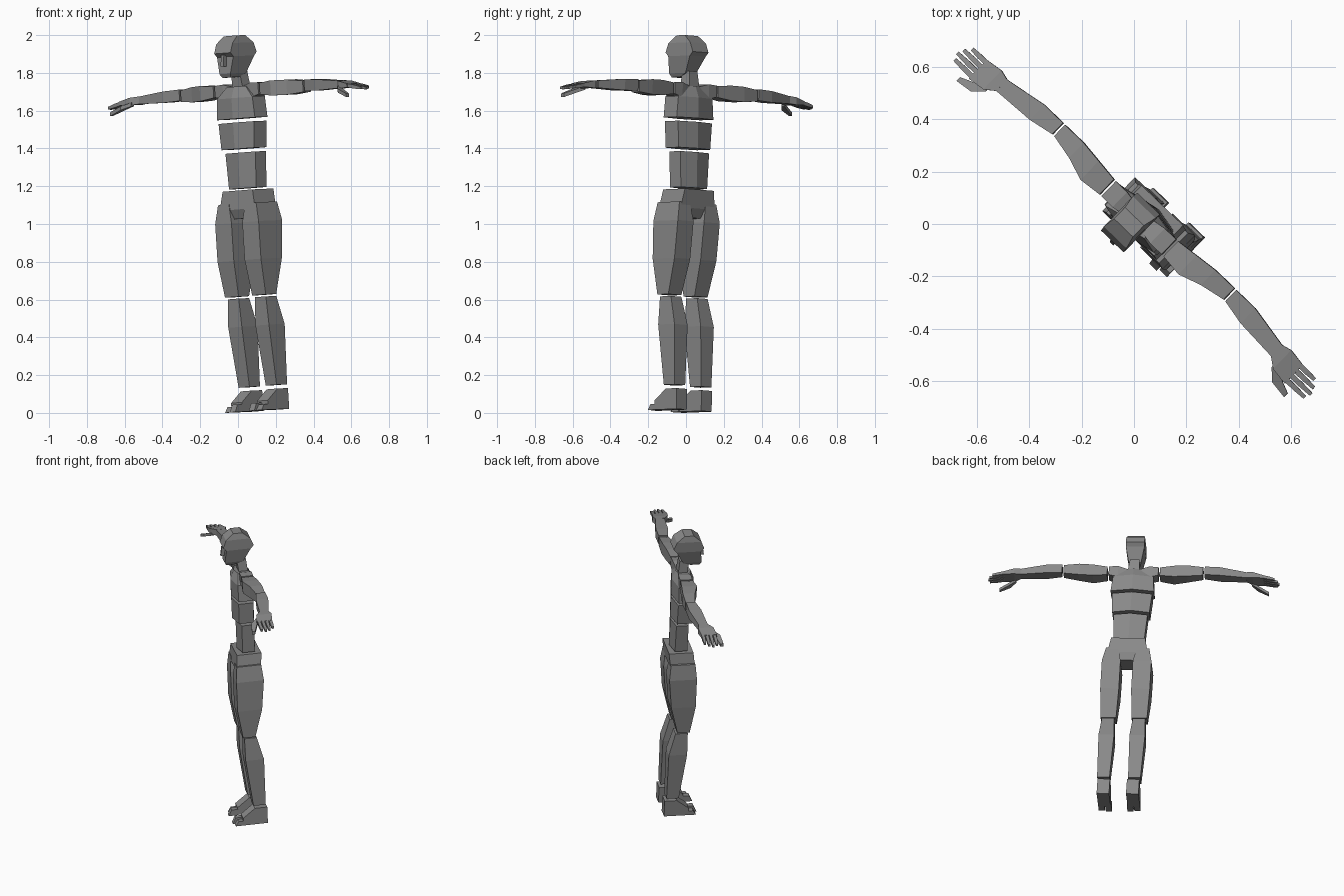
import bpy
from mathutils import Matrix, Vector

cube = bpy.data.objects.get("Cube")
if cube:
    bpy.data.objects.remove(cube, do_unlink=True)

grey = bpy.data.materials.new("plain_grey")
grey.use_nodes = True
grey.diffuse_color = (.25, .25, .25, 1)
shader = grey.node_tree.nodes["Principled BSDF"]
shader.inputs["Base Color"].default_value = grey.diffuse_color

# Pose of the standing figure: turned to its right and leaning a little
left_axis = Vector((.72, -.695, .058)).normalized()
back_axis = Vector((0, 0, 1)).cross(left_axis).normalized()
back_axis = (back_axis + Vector((0, 0, .03))).normalized()
back_axis = (back_axis - back_axis.dot(left_axis) * left_axis).normalized()
up_axis = left_axis.cross(back_axis)
turn = Matrix((left_axis, back_axis, up_axis)).transposed().to_4x4()
pose = Matrix.Translation((.105, -.03, .011)) @ turn

# Half of each cross-section; the other half is its point reflection
BOX = [(-1, -1), (1, -1)]
RIDGED = [(-1, -.8), (0, -1.2), (1, -.8)]


def add_mesh(name, verts, rings, sides, flip):
    """Skin equal rings of points, close both ends and pose the result."""
    faces = [tuple(reversed(range(sides)))]
    faces.append(tuple(range(len(verts) - sides, len(verts))))
    for ring in range(rings - 1):
        base = ring * sides
        for corner in range(sides):
            following = (corner + 1) % sides
            faces.append((base + corner, base + following,
                          base + sides + following, base + sides + corner))
    if flip:
        faces = [tuple(reversed(face)) for face in faces]
    mesh = bpy.data.meshes.new(name)
    mesh.from_pydata(verts, [], faces)
    mesh.materials.append(grey)
    mesh.transform(pose)
    part = bpy.data.objects.new(name, mesh)
    bpy.context.collection.objects.link(part)


def stack(name, rings, x=0, side=1, half_section=BOX):
    """Upright part from rings of (y, z, half width, half depth)."""
    section = half_section + [(-p, -q) for p, q in half_section]
    verts = [(side * (x + p * width), y + q * depth, z)
             for y, z, width, depth in rings for p, q in section]
    add_mesh(name, verts, len(rings), len(section), side < 0)


def reach(name, rings, side, level, drop):
    """Outstretched part from rings of (y, x, half width, half height)."""
    section = BOX + [(-p, -q) for p, q in BOX]
    start = rings[0][1]
    verts = [(side * x, y + p * width, level - drop * (x - start) + q * height)
             for y, x, width, height in rings for p, q in section]
    add_mesh(name, verts, len(rings), len(section), side < 0)


# Head and neck
stack("head", [(-.05, 1.77, .03, .03), (-.03, 1.79, .04, .06),
               (0, 1.88, .06, .08), (0, 1.9, .06, .1),
               (0, 1.95, .06, .08), (0, 1.99, .05, .03)])
stack("nose", [(-.09, 1.83, .01, .02), (-.09, 1.89, .01, .01)])
stack("neck", [(.03, 1.7, .04, .03), (.02, 1.8, .03, .03)])

# Torso, in separate ridged blocks
stack("chest", [(.02, 1.55, .14, .06), (.02, 1.66, .13, .06),
                (.02, 1.72, .07, .04)], half_section=RIDGED)
stack("ribs", [(.02, 1.39, .12, .06), (.02, 1.53, .13, .06)],
      half_section=RIDGED)
stack("waist", [(.03, 1.18, .1, .05), (.03, 1.37, .11, .05)],
      half_section=RIDGED)
stack("pelvis", [(.02, 1.02, .05, .06), (.02, 1.07, .13, .08),
                 (.03, 1.17, .11, .08)])

finger_lengths = {"little": .08, "ring": .1, "middle": .11, "index": .1}

for label, side in (("left", 1), ("right", -1)):
    # Leg
    stack(label + "_thigh", [(0, .61, .05, .04), (.01, .8, .06, .08),
                             (.02, 1, .06, .09), (.02, 1.1, .04, .08)],
          x=.1, side=side)
    stack(label + "_shin", [(.05, .13, .04, .04), (.03, .45, .05, .06),
                            (.01, .6, .04, .04)], x=.1, side=side)

    # Foot with a wide and a narrow toe block
    stack(label + "_foot", [(.02, 0, .04, .08), (.02, .05, .04, .08),
                            (.06, .11, .04, .04)], x=.095, side=side)
    stack(label + "_big_toe", [(-.09, 0, .02, .03), (-.08, .04, .02, .02)],
          x=.07, side=side)
    stack(label + "_small_toes", [(-.08, 0, .02, .03), (-.07, .03, .02, .02)],
          x=.115, side=side)

    # Arm
    reach(label + "_shoulder", [(.03, .04, .03, .03), (.03, .1, .04, .04),
                                (.03, .16, .04, .03)],
          side, level=1.69, drop=-.1)
    reach(label + "_upper_arm", [(.03, .17, .04, .03), (.03, .26, .05, .04),
                                 (.05, .35, .04, .04), (.06, .45, .03, .03)],
          side, level=1.7, drop=.02)
    reach(label + "_forearm", [(.06, .46, .03, .03), (.05, .56, .04, .03),
                               (.03, .73, .03, .02)],
          side, level=1.7, drop=.04)

    # Hand
    reach(label + "_palm", [(.03, .73, .03, .02), (.02, .77, .05, .02),
                            (.01, .84, .05, .01)],
          side, level=1.69, drop=.1)
    reach(label + "_thumb", [(-.02, .76, .01, .01), (-.05, .8, .02, .01),
                             (-.07, .87, .01, .01)],
          side, level=1.67, drop=.4)
    for place, (finger, length) in enumerate(finger_lengths.items()):
        y = .05 - .025 * place
        knuckle = .83
        reach(label + "_" + finger + "_finger",
              [(y, knuckle, .01, .01), (y, knuckle + length / 2, .01, .01),
               (y, knuckle + length, .007, .007)],
              side, level=1.68, drop=.2)
